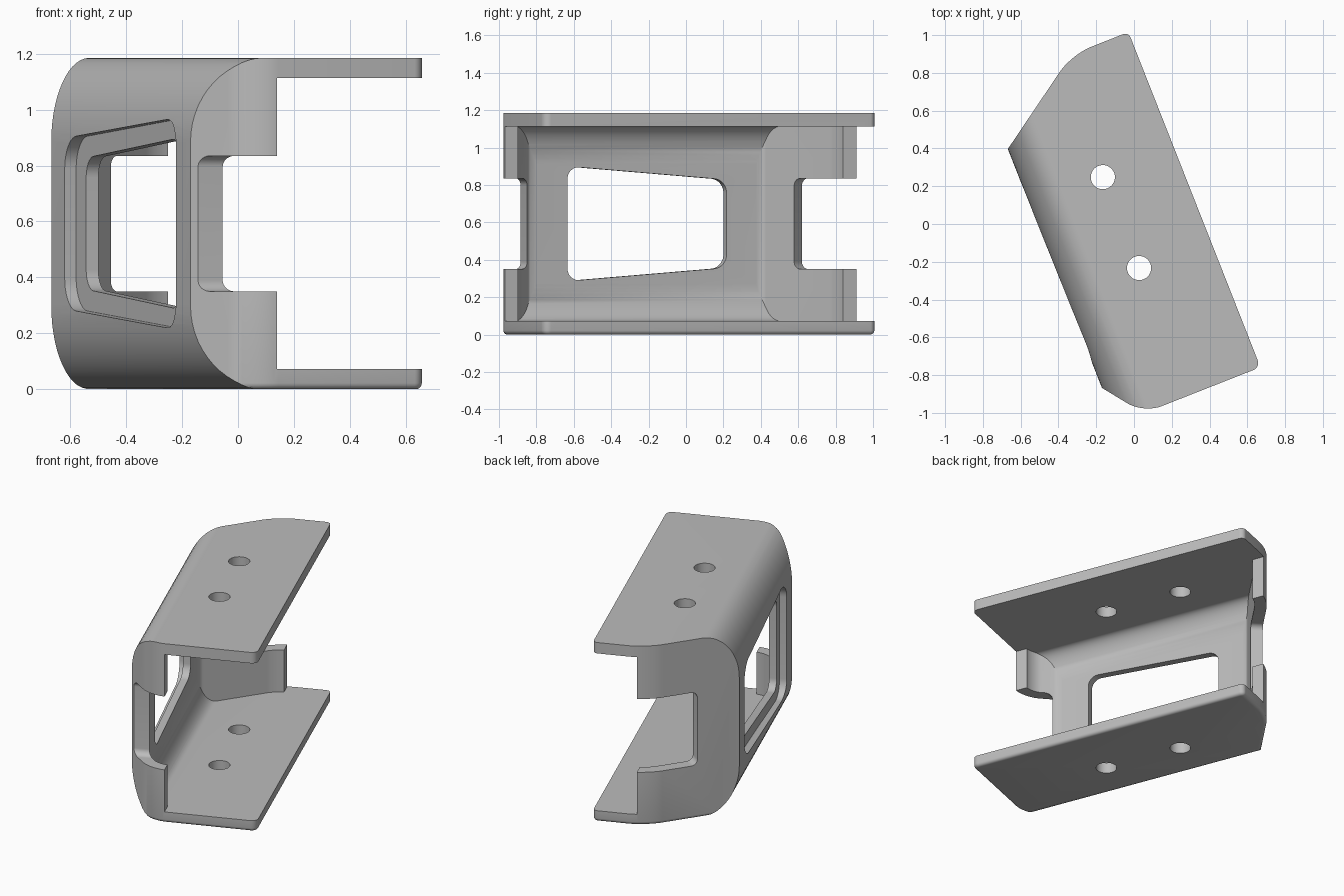
import bpy, bmesh
from math import sin, cos, pi, radians
from mathutils import Matrix, Vector

if "Cube" in bpy.data.objects:
    bpy.data.objects.remove(bpy.data.objects["Cube"], do_unlink=True)

TOP, PLATE = 1.185, 0.072
scene = bpy.context.scene

grey = bpy.data.materials.new("plain grey")
grey.use_nodes = True
grey.diffuse_color = (0.5, 0.5, 0.5, 1)
grey.node_tree.nodes["Principled BSDF"].inputs["Base Color"].default_value = grey.diffuse_color


def rounded(corners, steps=10):
    """Corners are (x, y[, length before, length after]); returns the rounded loop."""
    pts = []
    for i, c in enumerate(corners):
        p = Vector(c[:2])
        if len(c) == 2:
            pts.append(p)
            continue
        a = (Vector(corners[i - 1][:2]) - p).normalized() * c[2]
        b = (Vector(corners[(i + 1) % len(corners)][:2]) - p).normalized() * c[-1]
        for k in range(steps + 1):
            t = k / steps * pi / 2
            pts.append(p + a * (1 - sin(t)) + b * (1 - cos(t)))
    return pts


def prism(name, loop, axis, lo, hi, soft_base=0):
    """Extrude a closed loop along x (loop is y,z), y (loop is x,z) or z (loop is x,y)."""
    place = {"x": lambda p, d: (d, p[0], p[1]),
             "y": lambda p, d: (p[0], d, p[1]),
             "z": lambda p, d: (p[0], p[1], d)}[axis]
    bm = bmesh.new()
    low = [bm.verts.new(place(p, lo)) for p in loop]
    high = [bm.verts.new(place(p, hi)) for p in loop]
    base = bm.faces.new(low)
    bm.faces.new(high)
    n = len(loop)
    for i in range(n):
        j = (i + 1) % n
        bm.faces.new((low[i], low[j], high[j], high[i]))
    bmesh.ops.recalc_face_normals(bm, faces=bm.faces)
    if soft_base:
        bmesh.ops.bevel(bm, geom=list(base.edges), offset=soft_base, segments=4,
                        profile=0.5, affect='EDGES')
    mesh = bpy.data.meshes.new(name)
    bm.to_mesh(mesh)
    bm.free()
    ob = bpy.data.objects.new(name, mesh)
    scene.collection.objects.link(ob)
    return ob


def combine(target, tool, operation):
    """Apply one boolean and discard the tool."""
    tool.hide_render = True
    mod = target.modifiers.new("cut", 'BOOLEAN')
    mod.object, mod.operation, mod.solver = tool, operation, 'EXACT'
    bpy.context.view_layer.update()
    graph = bpy.context.evaluated_depsgraph_get()
    mesh = bpy.data.meshes.new_from_object(target.evaluated_get(graph))
    target.modifiers.clear()
    target.data = mesh
    bpy.data.objects.remove(tool, do_unlink=True)


def section(name, wall, low, high, a, b):
    """C-shaped side section with elliptical corners, run along the length."""
    loop = rounded([(-2, low), (wall, low, a, b), (wall, high, b, a), (-2, high)], 14)
    return prism(name, loop, "x", -2, 2)


# Outer shell: plan outline crossed with the rounded side section
body = prism("bracket_body", rounded([
    (-0.951, -0.345, 0.04, 0.04), (0.956, -0.345, 0.03, 0.03), (0.956, -0.021, 0.11, 0.11),
    (0.614, 0.476), (-0.745, 0.476), (-0.951, 0.319, 0.1, 0.1)]), "z", 0, 1.4, 0.022)
combine(body, section("outer_section", 0.476, -0.001, TOP, 0.2, 0.3), 'INTERSECT')

# Hollow inside, leaving plates, back wall and two end wings
cavity = prism("cavity", rounded([
    (-0.876, -1), (0.88, -1), (0.88, -0.043, 0.08, 0.08), (0.585, 0.385, 0.03, 0.03),
    (-0.74, 0.385, 0.03, 0.03), (-0.876, 0.282, 0.06, 0.06)]), "z", -1, 2)
combine(cavity, section("inner_section", 0.385, PLATE, TOP - PLATE, 0.1, 0.2), 'INTERSECT')
combine(body, cavity, 'DIFFERENCE')

# Open mouth between the plates, past the ends of the wings
combine(body, prism("mouth", [(-1.2, -0.6), (1.2, -0.6), (1.2, -0.075), (0, -0.075),
                              (0, 0.225), (-1.2, 0.225)], "z", PLATE, TOP - PLATE), 'DIFFERENCE')

# Notches in the wings
combine(body, prism("front_notch", rounded([
    (-1.2, 0.35), (-0.77, 0.35, 0.04, 0.04), (-0.77, 0.835, 0.04, 0.04), (-1.2, 0.835)]),
    "y", -1, 1), 'DIFFERENCE')
back_notch = prism("back_notch", rounded([
    (-0.9, 0.35), (0, 0.35, 0.04, 0.04), (0, 0.835, 0.04, 0.04), (-0.9, 0.835)]),
    "x", -0.2, 0.5)
back_notch.data.transform(Matrix.Translation((0.766, 0.254, 0)) @ Matrix.Rotation(radians(34.6), 4, 'Z'))
combine(body, back_notch, 'DIFFERENCE')

# Tapered window with a stepped outer recess
MID = TOP / 2


def window(name, u0, u1, h0, h1, r, depth):
    loop = rounded([(u0, MID - h0, r, r), (u1, MID - h1, r, r),
                    (u1, MID + h1, r, r), (u0, MID + h0, r, r)])
    combine(body, prism(name, loop, "y", depth, 1), 'DIFFERENCE')


window("window_recess", -0.605, 0.483, 0.38, 0.305, 0.11, 0.432)
window("window_hole", -0.53, 0.385, 0.307, 0.235, 0.07, 0.2)

# Turn the bracket in plan
body.data.transform(Matrix.Rotation(radians(111.5), 4, 'Z'))

# Screw holes through both plates
for x, y in ((-0.165, 0.248), (0.027, -0.233)):
    circle = [(x + 0.064 * cos(k * pi / 20), y + 0.064 * sin(k * pi / 20)) for k in range(40)]
    combine(body, prism("screw_hole", circle, "z", -1, 2), 'DIFFERENCE')

body.data.materials.clear()
body.data.materials.append(grey)
for face in body.data.polygons:
    face.material_index = 0
body.name = "bracket_body"
bpy.ops.object.select_all(action='DESELECT')
body.select_set(True)
bpy.context.view_layer.objects.active = body
bpy.ops.object.shade_smooth_by_angle(angle=radians(30))
